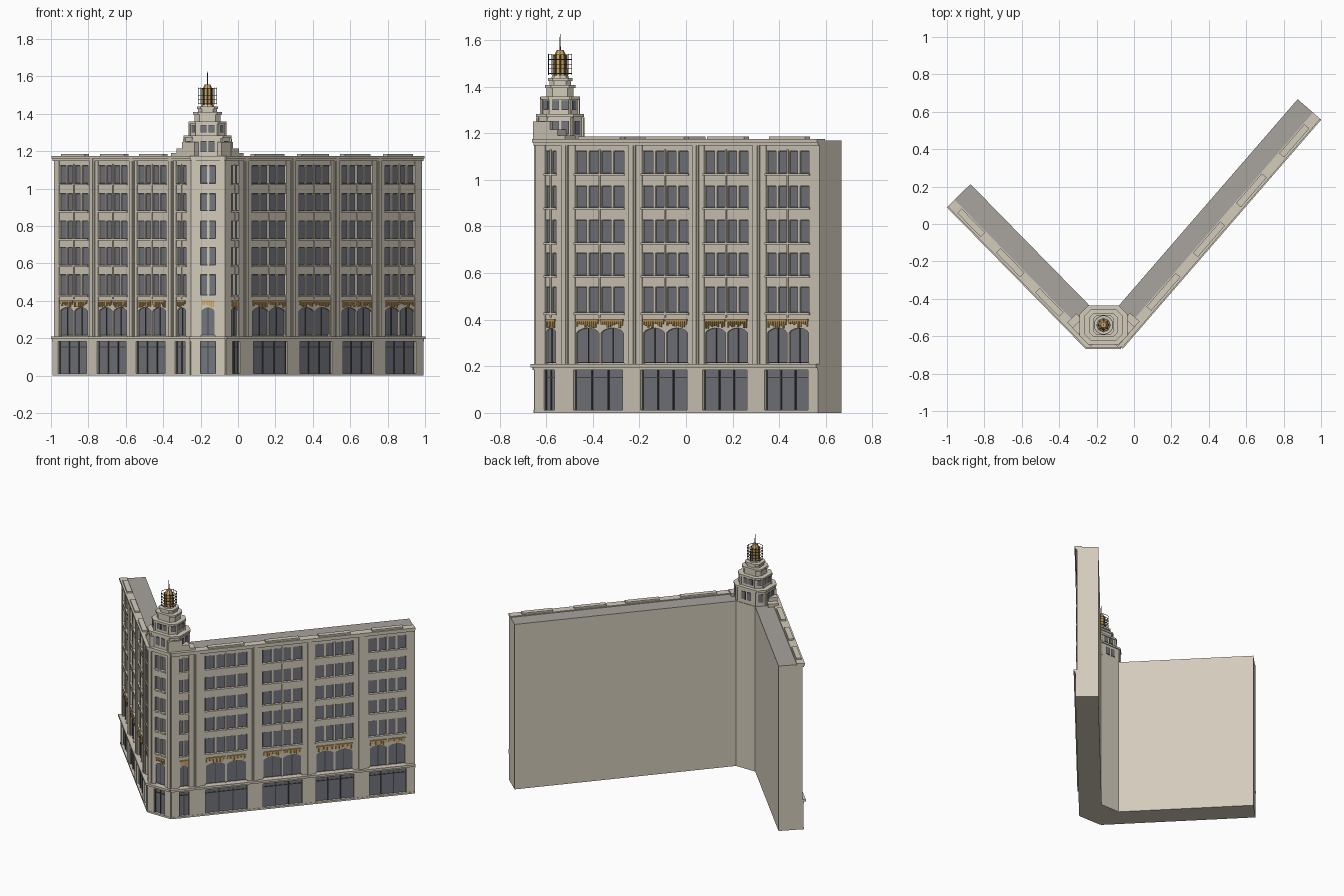
import bpy, bmesh, math, random
from mathutils import Matrix, Vector

random.seed(4)
if "Cube" in bpy.data.objects:
    bpy.data.objects.remove(bpy.data.objects["Cube"])


def material(name, *rgb):
    col = [(c / 255 / 12.92 if c < 11 else ((c / 255 + 0.055) / 1.055) ** 2.4) for c in rgb] + [1]
    m = bpy.data.materials.new(name)
    m.use_nodes = True
    m.diffuse_color = col
    m.node_tree.nodes["Principled BSDF"].inputs["Base Color"].default_value = col
    return m


STONE = material("pale stone", 212, 204, 188)
ROOF = material("grey roof", 168, 163, 157)
GLASS = material("slate glass", 116, 119, 127)
FRAME = material("dark frame", 72, 71, 68)
GOLD = material("gold ornament", 205, 165, 98)
BRONZE = material("bronze", 120, 98, 62)

parts = {}


def part(name, mat):
    return parts.setdefault(name, (bmesh.new(), mat))[0]


def prism(bm, M, pts, d0, d1):
    """Extrude an (s, z) profile from depth d0 to d1 in the facade frame M."""
    a, b = [[bm.verts.new(M @ Vector((s, d, z))) for s, z in pts] for d in (d0, d1)]
    bm.faces.new(a)
    bm.faces.new(b[::-1])
    for i in range(len(pts)):
        j = (i + 1) % len(pts)
        bm.faces.new((a[j], a[i], b[i], b[j]))


def box(bm, M, s0, s1, d0, d1, z0, z1):
    prism(bm, M, [(s0, z0), (s1, z0), (s1, z1), (s0, z1)], d0, d1)


def frame(origin, u, n):
    """Local frame: s along the facade, d outward, z up."""
    M = Matrix.Identity(4)
    for i in range(2):
        M[i][0], M[i][1], M[i][3] = u[i], n[i], origin[i]
    return M


ROWS = [(0.43, 0.54), (0.59, 0.685), (0.732, 0.827), (0.882, 0.973), (1.028, 1.123)]
BACK = -0.02


def pane(name, M, s0, s1, z0, z1):
    box(part(name + "_window_frames", FRAME), M, s0, s1, BACK, -0.014, z0, z1)
    e = 0.004
    box(part(name + "_glass", GLASS), M, s0 + e, s1 - e, BACK, -0.011, z0 + e, z1 - e)


def upper_bay(name, M, a, b, n):
    wall, trim = part(name + "_wall", STONE), part(name + "_trim", STONE)
    # spandrels between the window rows
    edges = [0.408] + [z for r in ROWS for z in r] + [1.15]
    for z0, z1 in zip(edges[::2], edges[1::2]):
        box(wall, M, a, b, BACK, -0.003, z0, z1)
    w, gap = (b - a) / n, 0.007
    for z0, z1 in ROWS:
        box(trim, M, a - 0.004, b + 0.004, BACK, 0.005, z0 - 0.01, z0)
        for i in range(n):
            pane(name, M, a + i * w, a + (i + 1) * w, z0, z1)
            if i:
                box(wall, M, a + i * w - gap, a + i * w + gap, BACK, -0.004, z0, z1)
    mid = (a + b) / 2
    box(trim, M, mid - 0.004, mid + 0.004, BACK, 0.002, 0.41, 1.13)


def arched_bay(name, M, a, b, n):
    wall, gold = part(name + "_wall", STONE), part(name + "_gold_swags", GOLD)
    count = n // 2
    w = (b - a) / count
    for i in range(count):
        s0, s1 = a + i * w, a + (i + 1) * w
        pane(name, M, s0, s1, 0.215, 0.37)
        for k in (s0, s1):
            box(wall, M, max(a, k - 0.006), min(b, k + 0.006), BACK, -0.003, 0.215, 0.41)
        # shallow arched head
        arch = [(s1 - w * t / 8, 0.338 + 0.026 * math.sin(math.pi * t / 8) ** 0.6 if 0 < t < 8 else 0.338)
                for t in range(9)]
        prism(wall, M, [(s0, 0.41), (s1, 0.41)] + arch, BACK, -0.003)
        # centre glazing bar
        box(part(name + "_window_frames", FRAME), M, (s0 + s1) / 2 - 0.002, (s0 + s1) / 2 + 0.002,
            BACK, -0.007, 0.215, 0.365)
        # hanging gold tassels under a thin gold rail
        box(gold, M, s0 + 0.006, s1 - 0.006, -0.004, 0.004, 0.393, 0.402)
        m = max(4, round(w / 0.013))
        step = (w - 0.012) / m
        for k in range(m):
            x = s0 + 0.006 + k * step
            drop = 0.362 + 0.022 * random.random()
            box(gold, M, x + step * 0.15, x + step * 0.85, -0.004, 0.003, drop, 0.394)


def shop_bay(name, M, a, b, n):
    bars = part(name + "_window_frames", FRAME)
    box(part(name + "_glass", GLASS), M, a, b, BACK, -0.008, 0.012, 0.185)
    k = 3 if n == 4 else 2
    for i in range(k + 1):
        x = a + (b - a) * i / k
        box(bars, M, max(a, x - 0.003), min(b, x + 0.003), BACK, -0.003, 0.012, 0.185)
    box(bars, M, a, b, BACK, -0.004, 0.15, 0.155)


def facade(name, M, length, bays, depth, pilasters=True):
    wall, trim = part(name + "_wall", STONE), part(name + "_trim", STONE)
    # solid body behind the facade
    box(part(name + "_body", STONE), M, 0, length, -depth, BACK, 0, 1.168)
    ends = [0] + [v for a, b, n in bays for v in (a, b)] + [length]
    for i, (p, q) in enumerate(zip(ends[::2], ends[1::2])):
        box(wall, M, p, q, BACK, 0, 0.19, 1.15)
        box(part(name + "_ground_piers", STONE), M, p, q, BACK, 0.008, 0, 0.19)
        if pilasters and 0 < i < len(bays):
            c = (p + q) / 2
            box(trim, M, c - 0.018, c + 0.018, 0, 0.007, 0.21, 1.15)
            box(trim, M, c - 0.010, c + 0.010, 0, 0.011, 0.21, 1.16)
    for a, b, n in bays:
        upper_bay(name, M, a, b, n)
        arched_bay(name, M, a, b, n)
        shop_bay(name, M, a, b, n)
        # raised parapet block
        if n == 4:
            box(trim, M, a + 0.02, b - 0.02, -0.03, 0.004, 1.17, 1.186)
    # plinth, ledge over the shops, cornice and coping
    box(trim, M, 0, length, BACK, 0.01, 0, 0.012)
    box(trim, M, -0.006, length, BACK, 0.012, 0.183, 0.195)
    box(trim, M, -0.01, length, BACK, 0.022, 0.195, 0.21)
    box(trim, M, -0.004, length, BACK, 0.01, 1.148, 1.16)
    box(trim, M, -0.006, length, -0.036, 0.016, 1.16, 1.175)


# Wings and corner front
right_M = frame((-0.07, -0.645), (0.655, 0.756), (0.756, -0.655))
left_M = frame((-0.25, -0.645), (-0.70, 0.714), (-0.714, -0.70))
corner_M = frame((-0.25, -0.645), (1, 0), (0, -1))
facade("left_wing", right_M, 1.61, [(0.053, 0.115, 2), (0.223, 0.501, 4), (0.603, 0.865, 4),
                                    (0.955, 1.205, 4), (1.307, 1.552, 4)], 0.145)
facade("right_wing", left_M, 1.05, [(0.04, 0.115, 2), (0.193, 0.414, 4), (0.49, 0.713, 4),
                                    (0.79, 1.01, 4)], 0.155)
facade("corner", corner_M, 0.18, [(0.05, 0.13, 2)], 0.205)
for s in (0.004, 0.154):
    box(part("corner_trim", STONE), corner_M, s, s + 0.022, 0, 0.008, 0.21, 1.15)

# Stepped shoulders climbing from the wings to the tower
for M in (right_M, left_M):
    for reach, top in ((0.16, 1.19), (0.12, 1.215), (0.075, 1.25)):
        box(part("tower_shoulders", STONE), M, -0.02, reach, -0.075, -0.006, 1.16, top)

# Tower tiers: chamfered blocks with lips and windows
CX, CY = -0.163, -0.54


def tier(hx, hy, c, z0, z1, name):
    ring = [(hx, -hy + c), (hx, hy - c), (hx - c, hy), (c - hx, hy),
            (-hx, hy - c), (-hx, c - hy), (c - hx, -hy), (hx - c, -hy)]
    flat = Matrix(((1, 0, 0, CX), (0, 0, 1, CY), (0, 1, 0, 0), (0, 0, 0, 1)))
    prism(part(name, STONE), flat, ring, z0, z1)
    return [Vector(p) for p in ring]


def tier_windows(ring, z0, z1):
    for i, p in enumerate(ring):
        q = ring[(i + 1) % len(ring)]
        u = (q - p).normalized()
        M = frame((CX + p.x, CY + p.y), u, (u.y, -u.x))
        L = (q - p).length
        n = 2 if L > 0.07 else 1
        w = 0.026 if n == 2 else L * 0.42
        for k in range(n):
            c = L / 2 + (k - (n - 1) / 2) * 0.042
            box(part("tower_window_frames", FRAME), M, c - w / 2 - 0.003, c + w / 2 + 0.003, -0.002, 0.001, z0, z1 + 0.003)
            box(part("tower_glass", GLASS), M, c - w / 2, c + w / 2, -0.002, 0.003, z0 + 0.003, z1)
        # corner piers
        box(part("tower_piers", STONE), M, -0.006, 0.006, -0.004, 0.005, z0 - 0.02, z1 + 0.018)


for hx, hy, c, z0, z1, win in ((0.122, 0.096, 0.045, 1.15, 1.28, (1.195, 1.25)),
                               (0.094, 0.078, 0.036, 1.28, 1.355, (1.3, 1.338)),
                               (0.070, 0.058, 0.026, 1.355, 1.405, None),
                               (0.050, 0.046, 0.020, 1.405, 1.435, None)):
    ring = tier(hx, hy, c, z0, z1, "tower_tiers")
    tier(hx + 0.007, hy + 0.007, c, z1 - 0.01, z1 + 0.003, "tower_lips")
    if win:
        tier_windows(ring, *win)


# Lantern, cage and spire
def cone(bm, r0, r1, z0, z1, n=8, x=0, y=0):
    bmesh.ops.create_cone(bm, cap_ends=True, segments=n, radius1=r0, radius2=r1, depth=z1 - z0,
                          matrix=Matrix.Translation((CX + x, CY + y, (z0 + z1) / 2)))


lantern = part("lantern", GOLD)
cone(lantern, 0.029, 0.027, 1.435, 1.53)
cone(lantern, 0.027, 0.015, 1.53, 1.557)
cone(part("lantern_base", STONE), 0.038, 0.034, 1.435, 1.447)
ribs, cage = part("lantern_ribs", BRONZE), part("lantern_cage", FRAME)
for k in range(8):
    a = math.tau * k / 8
    x, y = math.cos(a), math.sin(a)
    cone(ribs, 0.006, 0.005, 1.437, 1.535, 4, 0.027 * x, 0.027 * y)
    cone(cage, 0.0012, 0.0012, 1.45, 1.54, 4, 0.05 * x, 0.05 * y)
for k in range(5):
    z = 1.455 + 0.02 * k
    loops = [[cage.verts.new((CX + r * math.cos(math.tau * i / 16), CY + r * math.sin(math.tau * i / 16), z + h))
              for i in range(16)] for r, h in ((0.049, 0), (0.0515, 0), (0.0515, 0.0025), (0.049, 0.0025))]
    for p, q in zip(loops, loops[1:] + loops[:1]):
        for i in range(16):
            cage.faces.new((p[i], p[i - 1], q[i - 1], q[i]))
cone(part("spire", FRAME), 0.003, 0.0015, 1.55, 1.625, 6)

# Emit one object per part; body tops become roof
for name, (bm, mat) in parts.items():
    bmesh.ops.recalc_face_normals(bm, faces=bm.faces[:])
    mesh = bpy.data.meshes.new(name)
    mesh.materials.append(mat)
    if name.endswith("_body"):
        mesh.materials.append(ROOF)
        for f in bm.faces:
            f.material_index = int(f.normal.z > 0.9)
    bm.to_mesh(mesh)
    bm.free()
    bpy.context.collection.objects.link(bpy.data.objects.new(name, mesh))
